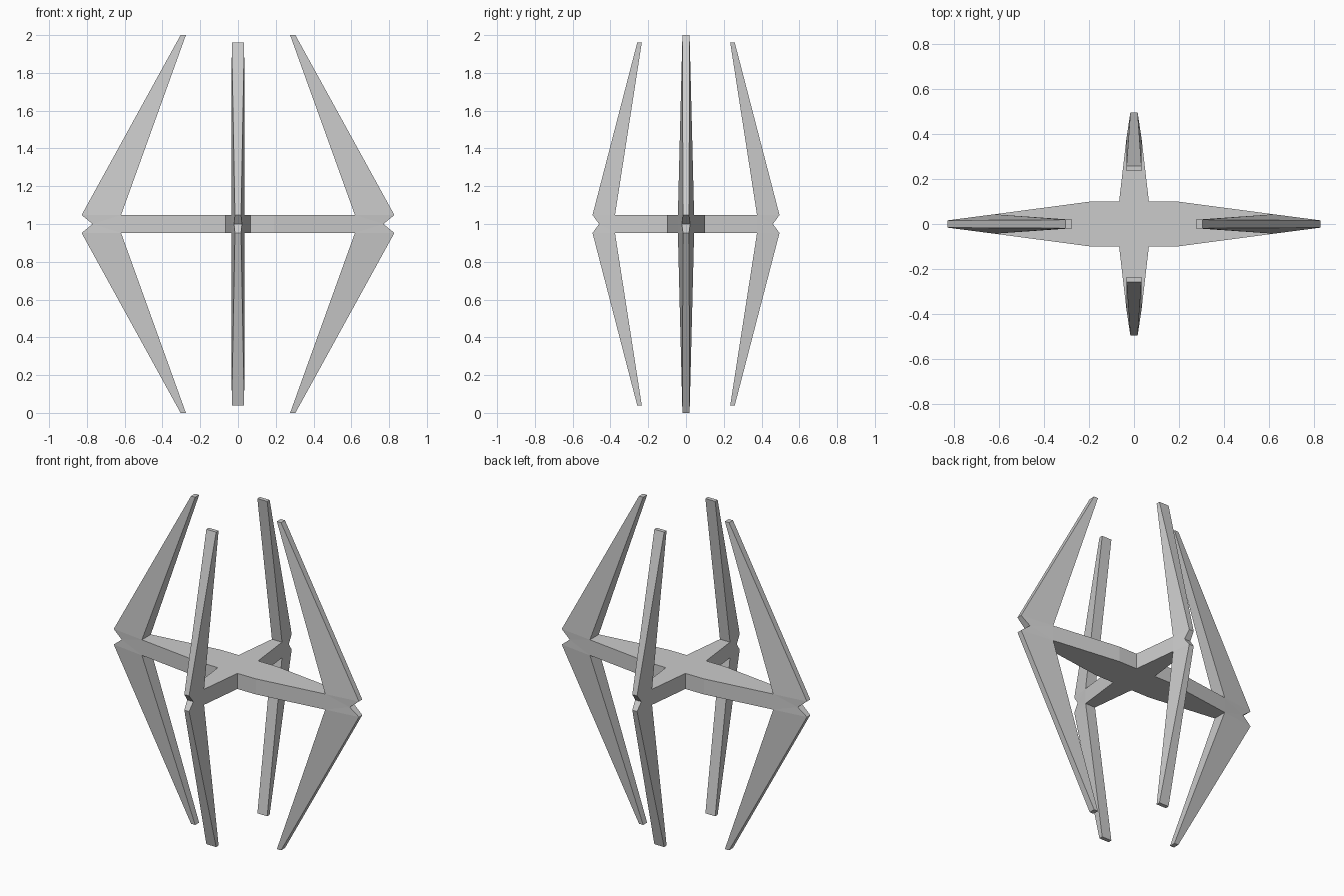
import bpy, bmesh
from mathutils import Vector

if "Cube" in bpy.data.objects:
    bpy.data.objects.remove(bpy.data.objects["Cube"])

H = 0.0475  # half height of the crossbar


def arm(name, axis, root, inner, outer, notch, tip):
    """Crossbar arm with an upper and a lower blade, mirrored to the other side.
    Each station is (distance from centre, height from middle, half thickness)."""
    pts = [root, inner, tip[0], tip[1], outer, notch]
    low = [(r, -z, t) for r, z, t in reversed(pts[:5])]
    ring = pts + low                                   # closed side profile
    bm = bmesh.new()

    def layer(side):
        out = []
        for r, z, t in ring:
            xy = (r, side * t) if axis == 0 else (side * t, r)
            out.append(bm.verts.new(Vector((*xy, 1 + z))))
        return out

    a, b = layer(1), layer(-1)
    # side panels: bar, joint, upper blade, lower blade
    panels = [(0, 1, 9, 10), (1, 5, 9), (1, 4, 5), (9, 5, 6),
              (1, 2, 3, 4), (9, 8, 7, 6)]
    for lay in (a, b):
        for p in panels:
            bm.faces.new([lay[i] for i in p])
    # edge strip around the profile, open at the hub
    for i in range(len(ring) - 1):
        bm.faces.new((a[i], a[i + 1], b[i + 1], b[i]))
    bmesh.ops.recalc_face_normals(bm, faces=bm.faces)
    me = bpy.data.meshes.new(name)
    bm.to_mesh(me)
    bm.free()
    ob = bpy.data.objects.new(name, me)
    bpy.context.collection.objects.link(ob)
    mod = ob.modifiers.new("other_side", "MIRROR")
    mod.use_axis = (axis == 0, axis == 1, False)
    mod.use_mirror_merge = False
    return ob


# long side arms
arm("side_arms", 0, root=(0.19, H, 0.10), inner=(0.619, H, 0.043),
    outer=(0.828, H, 0.016), notch=(0.77, 0, 0.022),
    tip=[(0.276, 1.0, 0.019), (0.304, 1.0, 0.019)])

# short front and back arms
arm("front_back_arms", 1, root=(0.10, H, 0.066), inner=(0.376, H, 0.034),
    outer=(0.495, H, 0.016), notch=(0.46, 0, 0.021),
    tip=[(0.234, 0.961, 0.033), (0.258, 0.961, 0.033)])

# central hub, open where the side arms continue it
bm = bmesh.new()
bmesh.ops.create_cube(bm, size=2)
bmesh.ops.delete(bm, geom=[f for f in bm.faces if abs(f.normal.x) > 0.5],
                 context="FACES_ONLY")
bmesh.ops.scale(bm, vec=(0.19, 0.10, H), verts=bm.verts)
bmesh.ops.translate(bm, vec=(0, 0, 1), verts=bm.verts)
me = bpy.data.meshes.new("hub")
bm.to_mesh(me)
bm.free()
bpy.context.collection.objects.link(bpy.data.objects.new("hub", me))
